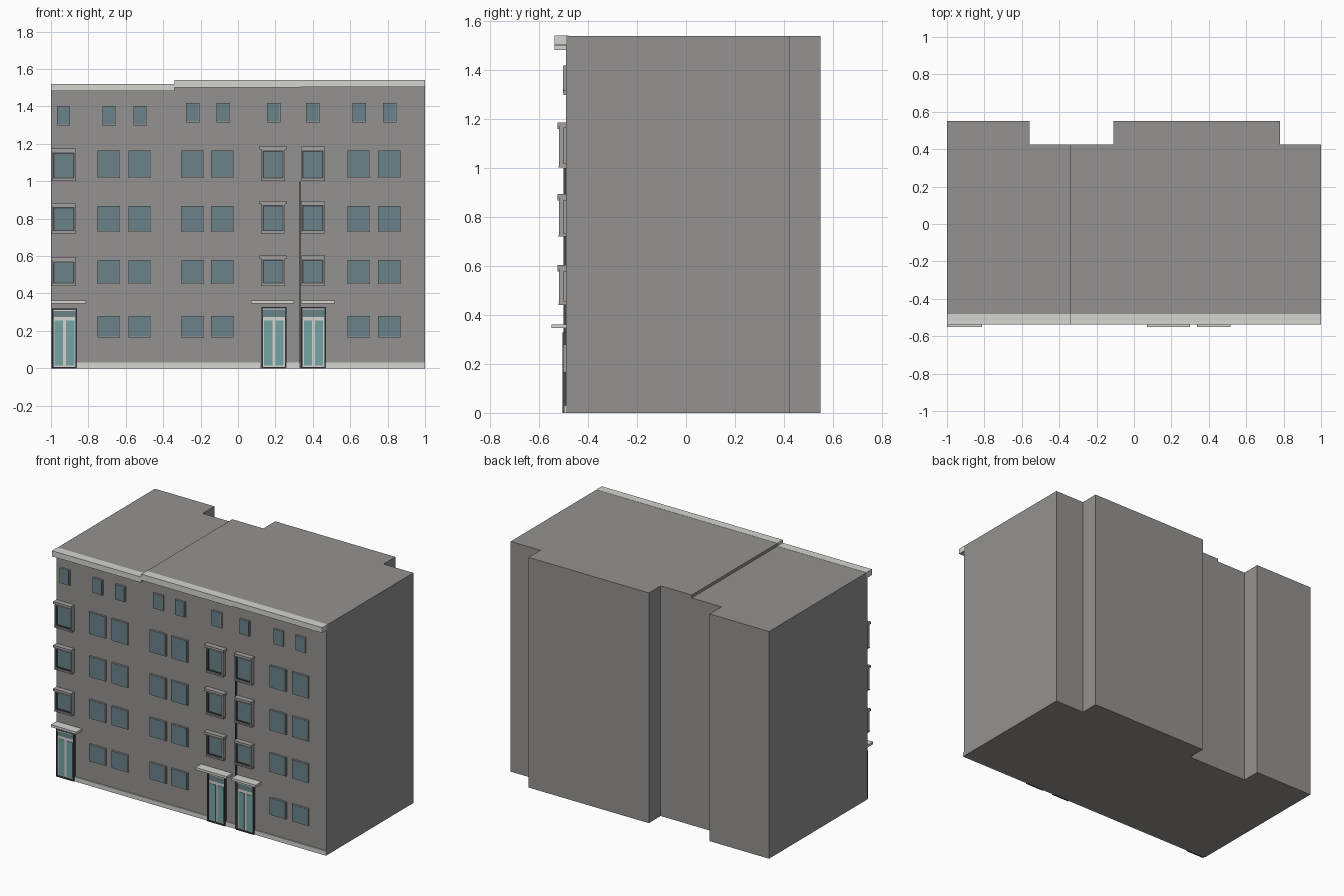
import bpy, bmesh

if "Cube" in bpy.data.objects:
    bpy.data.objects.remove(bpy.data.objects["Cube"])

WALL_Y = -0.49


def material(name, rgb):
    m = bpy.data.materials.new(name)
    m.diffuse_color = (*rgb, 1)
    m.use_nodes = True
    m.node_tree.nodes["Principled BSDF"].inputs["Base Color"].default_value = m.diffuse_color
    return m


WALL = material("wall grey", (0.30, 0.29, 0.285))
TRIM = material("trim grey", (0.36, 0.355, 0.35))
LIGHT = material("light stone", (0.66, 0.66, 0.64))
DARK = material("dark frame", (0.06, 0.065, 0.07))
GLASS = material("window glass", (0.145, 0.225, 0.255))
DOOR = material("door glass", (0.18, 0.37, 0.37))


def finish(name, bm, mat):
    bmesh.ops.recalc_face_normals(bm, faces=bm.faces)
    me = bpy.data.meshes.new(name)
    bm.to_mesh(me)
    bm.free()
    me.materials.append(mat)
    ob = bpy.data.objects.new(name, me)
    bpy.context.collection.objects.link(ob)
    return ob


def prism(name, outline, height, mat):
    bm = bmesh.new()
    face = bm.faces.new([bm.verts.new((x, y, 0)) for x, y in outline])
    top = bmesh.ops.extrude_face_region(bm, geom=[face])
    verts = [g for g in top["geom"] if isinstance(g, bmesh.types.BMVert)]
    bmesh.ops.translate(bm, verts=verts, vec=(0, 0, height))
    return finish(name, bm, mat)


def boxes(name, items, mat):
    """Each item is x0, x1, z0, z1 and the distances out from the wall, d0 to d1."""
    bm = bmesh.new()
    for x0, x1, z0, z1, d0, d1 in items:
        for v in bmesh.ops.create_cube(bm, size=1)["verts"]:
            v.co.x = x1 if v.co.x > 0 else x0
            v.co.y = WALL_Y - (d0 if v.co.y > 0 else d1)
            v.co.z = z1 if v.co.z > 0 else z0
    return finish(name, bm, mat)


def ring(x0, x1, z0, z1, w, d):
    """Four bars around an opening."""
    return [(x0, x0 + w, z0, z1, 0, d), (x1 - w, x1, z0, z1, 0, d),
            (x0 + w, x1 - w, z0, z0 + w, 0, d), (x0 + w, x1 - w, z1 - w, z1, 0, d)]


# Three joined house blocks with a stepped rear
A, B = -0.34, 0.335
F, N, R = WALL_Y, 0.425, 0.55
prism("left_block", [(-1, F), (A, F), (A, N), (-0.56, N), (-0.56, R), (-1, R)], 1.52, WALL)
prism("middle_block", [(A, F), (B, F), (B, R), (-0.11, R), (-0.11, N), (A, N)], 1.54, WALL)
prism("right_block", [(B, F), (1, F), (1, N), (0.78, N), (0.78, R), (B, R)], 1.54, WALL)

# Cornice along the front roof edge
boxes("cornice", [(-1, A, 1.483, 1.521, -0.01, 0.048),
                  (A, B, 1.50, 1.541, -0.01, 0.048),
                  (B, 1, 1.505, 1.541, -0.01, 0.048)], LIGHT)

# Base strip, interrupted by the doors
boxes("base_strip", [(-0.86, 0.118, 0, 0.03, 0, 0.008),
                     (0.252, B, 0, 0.03, 0, 0.008),
                     (0.468, 1, 0, 0.03, 0, 0.008)], LIGHT)

# Plain paired windows and small attic windows
frames, panes, sills = [], [], []


def plain_window(x, z0, z1, w):
    x0, x1 = x - w / 2, x + w / 2
    frames.append((x0 - 0.002, x1 + 0.004, z0 - 0.005, z1 + 0.002, 0, 0.011))
    panes.append((x0, x1, z0, z1, 0.009, 0.013))


ROWS = [(0.17, 0.278), (0.457, 0.577), (0.735, 0.867), (1.022, 1.163)]
for x in (-0.693, -0.527, -0.244, -0.085, 0.644, 0.808):
    for z0, z1 in ROWS:
        plain_window(x, z0, z1, 0.114)
for x in (-0.934, -0.69, -0.524, -0.243, -0.08, 0.19, 0.398, 0.648, 0.81):
    lift = 0 if x < A else 0.016
    plain_window(x, 1.304 + lift, 1.40 + lift, 0.066)
boxes("plain_window_frames", frames, TRIM)
boxes("plain_window_glass", panes, GLASS)

# Entrance bays: hooded windows above a glazed door with a canopy
trim, dark, glass, hoods = [], [], [], []
door_dark, door_light, door_glass, canopies = [], [], [], []
for x0, x1, hood0, hood1, can0, can1, lift in (
        (-0.995, -0.868, -1.0, -0.868, -1.0, -0.812, 0),
        (0.125, 0.25, 0.115, 0.262, 0.07, 0.30, 0.01),
        (0.337, 0.462, 0.337, 0.465, 0.337, 0.515, 0.01)):
    # Windows on three floors
    for z0, z1 in ((0.447, 0.578), (0.727, 0.868), (1.008, 1.16)):
        z1 += lift
        trim += ring(x0, x1, z0, z1, 0.006, 0.028)
        dark += ring(x0 + 0.006, x1 - 0.006, z0 + 0.006, z1 - 0.006, 0.007, 0.022)
        glass.append((x0 + 0.012, x1 - 0.012, z0 + 0.012, z1 - 0.012, 0.008, 0.016))
        hoods.append((hood0, hood1, z1, z1 + 0.016, 0, 0.035))
        sills.append((x0 - 0.002, x1 + 0.002, z0 - 0.006, z0, 0, 0.03))

    # Door with two leaves, a transom light and pale bars
    top = 0.32 + lift * 0.8
    d0, d1 = x0, x1 + 0.008
    mid = (d0 + d1) / 2
    door_dark += ring(d0, d1, 0, top, 0.008, 0.015)
    door_light.append((d0 + 0.008, d1 - 0.008, 0.006, 0.275, 0, 0.006))
    door_light.append((d0 + 0.008, d1 - 0.008, top - 0.014, top - 0.008, 0, 0.012))
    glass.append((d0 + 0.008, d1 - 0.008, 0.275, top - 0.014, 0, 0.008))
    for a, b in ((d0 + 0.015, mid - 0.008), (mid + 0.008, d1 - 0.015)):
        door_glass.append((a, b, 0.014, 0.255, 0.004, 0.009))
    canopies.append((can0, can1, 0.346, 0.362, 0, 0.06))

boxes("bay_window_surrounds", trim, TRIM)
boxes("bay_window_frames", dark, DARK)
boxes("bay_glass", glass, GLASS)
boxes("window_hoods", hoods, TRIM)
boxes("window_sills", sills, TRIM)
boxes("door_frames", door_dark, DARK)
boxes("door_panels", door_light, LIGHT)
boxes("door_leaf_glass", door_glass, DOOR)
boxes("door_canopies", canopies, LIGHT)

# Drainpipe at the joint between middle and right houses
boxes("drainpipe", [(0.328, 0.335, 0, 1.0, 0, 0.01)], DARK)
